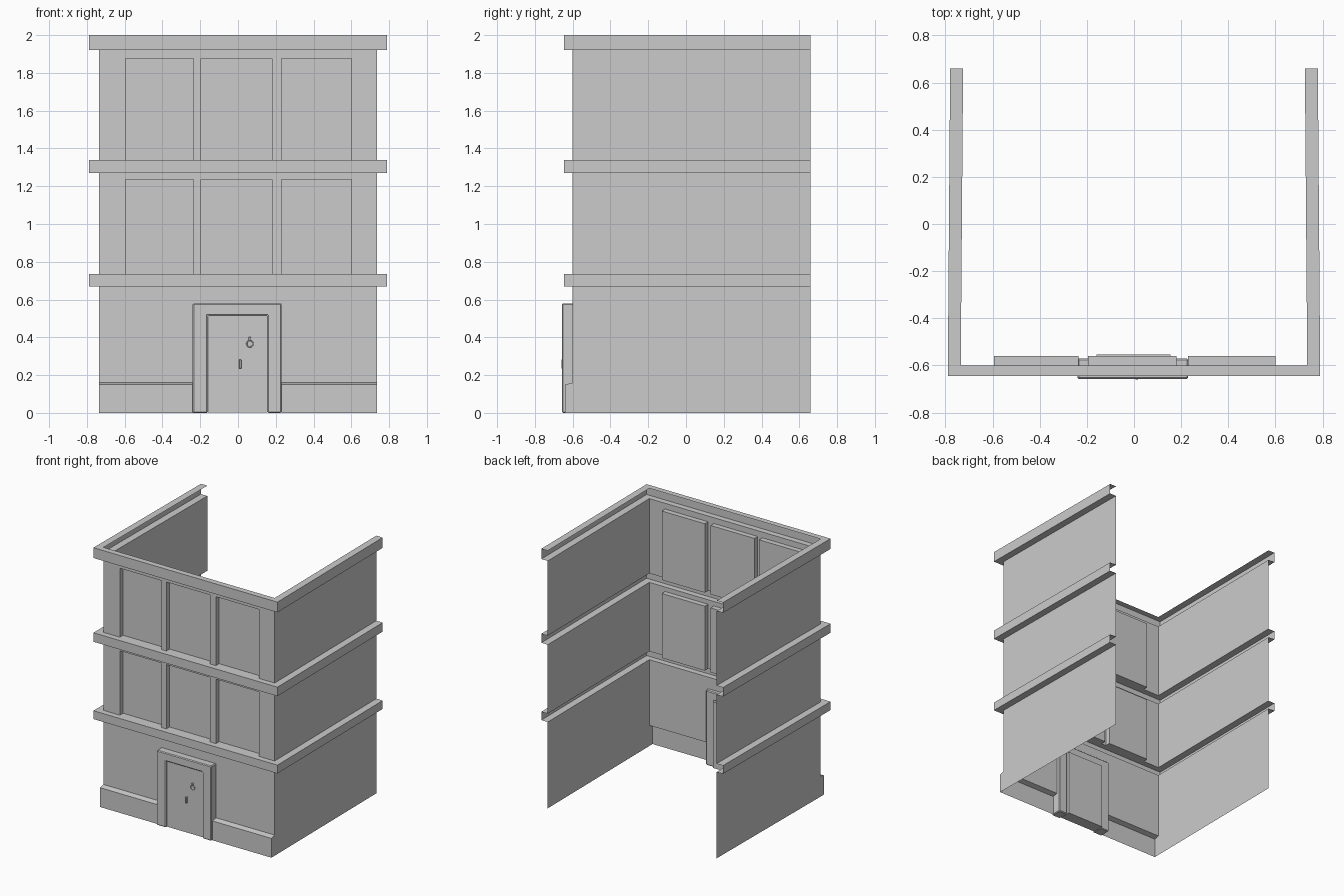
import bpy, bmesh, math

if "Cube" in bpy.data.objects:
    bpy.data.objects.remove(bpy.data.objects["Cube"])

FRONT, BACK, RECESS = -0.60, 0.66, -0.56


def finish(name, bm, bevel=0):
    bmesh.ops.remove_doubles(bm, verts=bm.verts, dist=1e-5)
    me = bpy.data.meshes.new(name)
    bm.to_mesh(me)
    bm.free()
    ob = bpy.data.objects.new(name, me)
    bpy.context.collection.objects.link(ob)
    if bevel:
        m = ob.modifiers.new("edge_bevel", 'BEVEL')
        m.width, m.segments, m.limit_method = bevel, 1, 'ANGLE'
    return ob


def face(bm, pts):
    return bm.faces.new([bm.verts.new(p) for p in pts])


def rect(x0, x1, z0, z1, y):
    return [(x0, y, z0), (x1, y, z0), (x1, y, z1), (x0, y, z1)]


def extrude_outline(name, outline, y0, y1, bevel=0):
    """Closed solid from an x-z outline, extruded along y."""
    bm = bmesh.new()
    f = face(bm, [(x, y0, z) for x, z in outline])
    r = bmesh.ops.extrude_face_region(bm, geom=[f], use_keep_orig=True)
    for v in r['geom']:
        if isinstance(v, bmesh.types.BMVert):
            v.co.y = y1
    bmesh.ops.recalc_face_normals(bm, faces=bm.faces)
    return finish(name, bm, bevel)


def box(name, x0, x1, z0, z1, y0, y1, bevel=0):
    return extrude_outline(name, [(x0, z0), (x1, z0), (x1, z1), (x0, z1)], y0, y1, bevel)


def path(o, z):
    """U-shaped plan at height z; o is 1 on the projecting bands."""
    dx, dy = 0.055 * o, 0.045 * o
    return [(-0.725 - dx, BACK, z), (-0.735 - dx, FRONT - dy, z),
            (0.735 + dx, FRONT - dy, z), (0.725 + dx, BACK, z)]


# Thin shell: side walls and the projecting bands, open at the back
profile = [(0, 0)]
for lo, hi in ((0.67, 0.735), (1.27, 1.34), (1.92, 2.0)):
    profile += [(0, lo), (1, lo), (1, hi), (0, hi)]
bm = bmesh.new()
for j in range(len(profile) - 1):
    a, b = path(*profile[j]), path(*profile[j + 1])
    plain = profile[j][0] == 0 and profile[j + 1][0] == 0
    for i in range(3):
        if plain and i == 1:
            continue  # front wall pieces are built separately
        face(bm, [a[i], a[i + 1], b[i + 1], b[i]])
finish("side_walls_and_bands", bm)

# Upper front wall with recessed window panels
xs = [-0.735, -0.595, -0.235, -0.195, 0.18, 0.23, 0.60, 0.735]
bm = bmesh.new()
for z0, z1, z2 in ((0.735, 1.235, 1.27), (1.34, 1.875, 1.92)):
    for i in range(7):
        x0, x1 = xs[i], xs[i + 1]
        face(bm, rect(x0, x1, z1, z2, FRONT))
        outer = rect(x0, x1, z0, z1, FRONT)
        if i % 2 == 0:
            face(bm, outer)
            continue
        inner = rect(x0, x1, z0, z1, RECESS)
        face(bm, inner)
        for k in range(4):
            n = (k + 1) % 4
            face(bm, [outer[k], outer[n], inner[n], inner[k]])
finish("upper_front_wall", bm)

# Ground floor front wall around the doorway
bm = bmesh.new()
face(bm, rect(-0.735, -0.235, 0.16, 0.58, FRONT))
face(bm, rect(0.23, 0.735, 0.16, 0.58, FRONT))
face(bm, rect(-0.735, 0.735, 0.58, 0.67, FRONT))
finish("ground_front_wall", bm)

# Plinth either side of the door, with sloped top and end caps
bm = bmesh.new()
for x0, x1 in ((-0.735, -0.235), (0.23, 0.735)):
    face(bm, rect(x0, x1, 0, 0.15, -0.64))
    face(bm, [(x0, -0.64, 0.15), (x1, -0.64, 0.15), (x1, FRONT, 0.16), (x0, FRONT, 0.16)])
for x in (-0.735, 0.735):
    cap = [(x, -0.64, 0), (x, FRONT, 0), (x, FRONT, 0.16), (x, -0.64, 0.15)]
    face(bm, cap if x > 0 else cap[::-1])
finish("plinth", bm)

# Door frame and door
extrude_outline("door_frame", [(-0.24, 0), (-0.16, 0), (-0.16, 0.515), (0.155, 0.515),
                               (0.155, 0), (0.23, 0), (0.23, 0.58), (-0.24, 0.58)],
                -0.657, -0.57, 0.006)
box("door", -0.16, 0.155, 0.003, 0.515, -0.643, -0.553)

# Door handle and ring knocker
box("door_handle", 0.005, 0.018, 0.235, 0.282, -0.66, -0.64, 0.002)
box("knocker_mount", 0.056, 0.07, 0.38, 0.402, -0.652, -0.64, 0.002)
bpy.ops.mesh.primitive_torus_add(major_segments=16, minor_segments=6, major_radius=0.017,
                                 minor_radius=0.003, location=(0.063, -0.647, 0.366),
                                 rotation=(math.pi / 2, 0, 0))
bpy.context.object.name = "knocker_ring"
